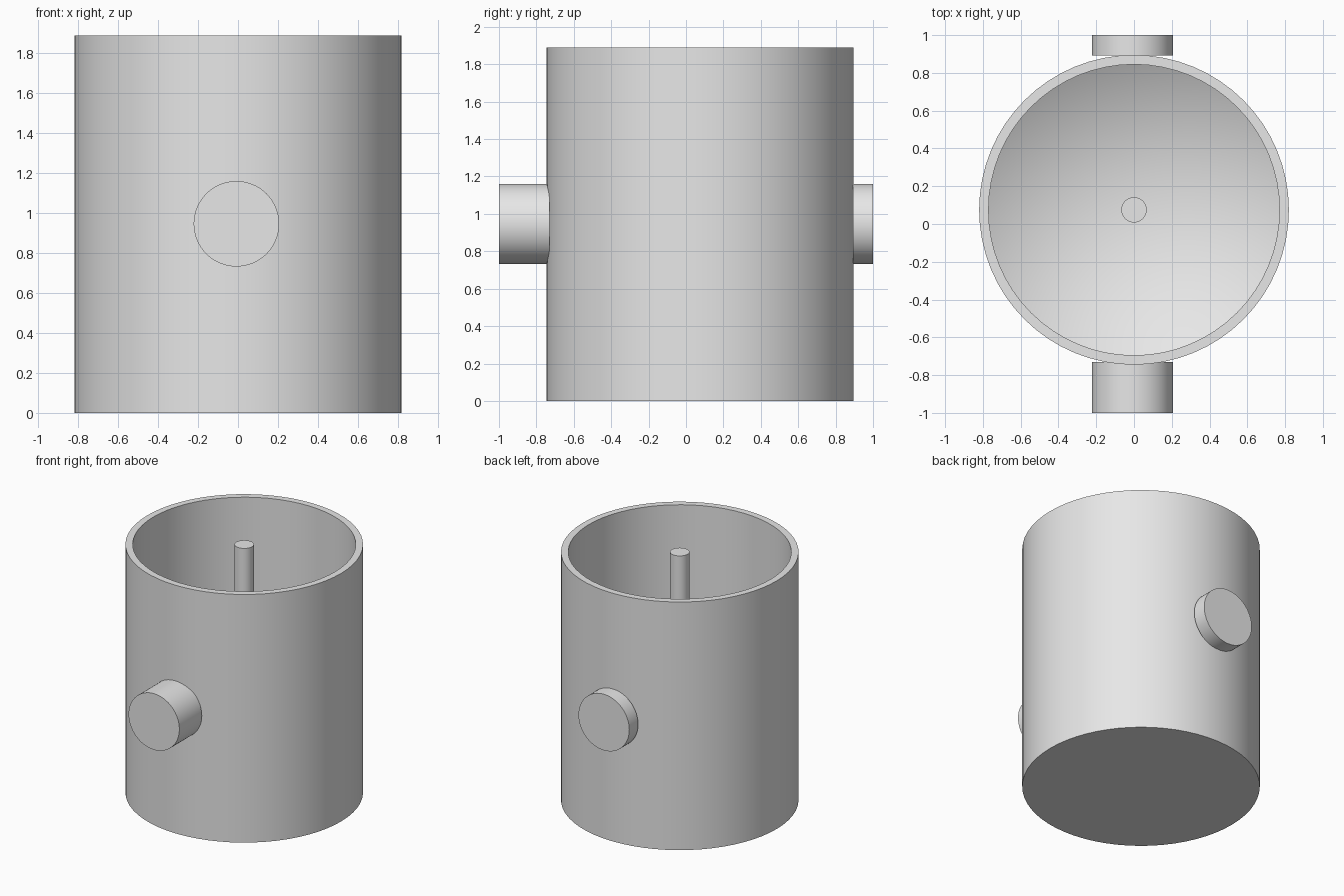
import bpy, bmesh, math
from mathutils import Matrix

if "Cube" in bpy.data.objects:
    bpy.data.objects.remove(bpy.data.objects["Cube"], do_unlink=True)

grey = bpy.data.materials.new("plain grey")
grey.use_nodes = True
colour = (0.8, 0.8, 0.8, 1)
grey.diffuse_color = colour
grey.node_tree.nodes["Principled BSDF"].inputs["Base Color"].default_value = colour


def lathe(name, profile, matrix, steps=64):
    """Turn a (radius, height) profile about z, then place it."""
    bm = bmesh.new()
    points = [bm.verts.new((r, 0, h)) for r, h in profile]
    edges = [bm.edges.new(pair) for pair in zip(points, points[1:])]
    bmesh.ops.spin(bm, geom=points + edges, cent=(0, 0, 0), axis=(0, 0, 1),
                   angle=math.tau, steps=steps, use_duplicate=False)
    bmesh.ops.remove_doubles(bm, verts=bm.verts, dist=0.0005)
    bmesh.ops.recalc_face_normals(bm, faces=bm.faces)
    bmesh.ops.transform(bm, matrix=matrix, verts=bm.verts)
    mesh = bpy.data.meshes.new(name)
    bm.to_mesh(mesh)
    bm.free()
    mesh.materials.append(grey)
    obj = bpy.data.objects.new(name, mesh)
    bpy.context.collection.objects.link(obj)
    bpy.ops.object.select_all(action="DESELECT")
    obj.select_set(True)
    bpy.context.view_layer.objects.active = obj
    bpy.ops.object.shade_smooth_by_angle(angle=math.radians(30))
    return obj


def rod(name, radius, length, matrix):
    return lathe(name, [(0, 0), (radius, 0), (radius, length), (0, length)], matrix)


CENTRE_Y = 0.075
HEIGHT = 1.89
axis = Matrix.Translation((0, CENTRE_Y, 0))

# Open vessel with a funnel-shaped floor
lathe("vessel", [(0, 0), (0.82, 0), (0.82, HEIGHT), (0.77, HEIGHT),
                 (0.77, 0.5), (0, 0.05)], axis)

# Central post, level with the rim
rod("centre_post", 0.067, HEIGHT - 0.04, axis @ Matrix.Translation((0, 0, 0.04)))

# Side stubs, pointing to the front and back
for name, start, length, turn in (("front_stub", -0.73, 0.27, 90),
                                  ("back_stub", 0.893, 0.107, -90)):
    place = Matrix.Translation((-0.008, start, 0.947))
    rod(name, 0.214, length, place @ Matrix.Rotation(math.radians(turn), 4, "X"))
